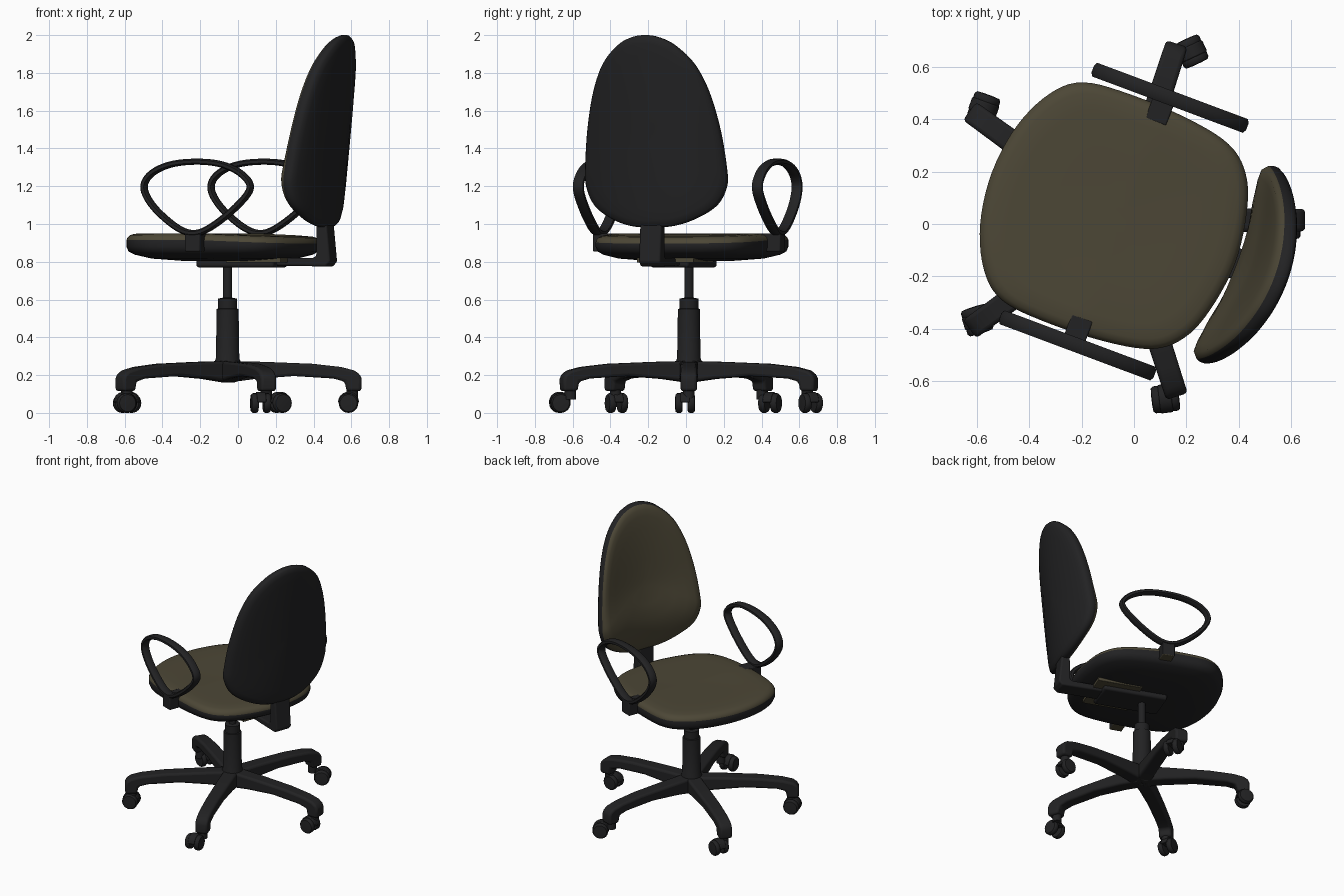
import bpy, bmesh, math
from mathutils import Matrix, Vector

if "Cube" in bpy.data.objects:
    bpy.data.objects.remove(bpy.data.objects["Cube"])

def mat(name, c):
    m = bpy.data.materials.new(name)
    m.diffuse_color = (*c, 1)
    m.use_nodes = True
    m.node_tree.nodes["Principled BSDF"].inputs["Base Color"].default_value = m.diffuse_color
    return m

BLACK = mat("black plastic", (0.016, 0.016, 0.017))
TAN = mat("olive fabric", (0.073, 0.063, 0.037))
CX, CY = -0.055, 0.015
BASE = Matrix.Translation((CX, CY, 0))
# seat frame: local x = towards the backrest, local y = sideways
SEAT = BASE @ Matrix.Rotation(math.radians(-20.5), 4, 'Z')

def finish(name, bm, M, mats=(BLACK,), angle=40, bevel=0):
    bmesh.ops.recalc_face_normals(bm, faces=bm.faces[:])
    bm.transform(M)
    me = bpy.data.meshes.new(name)
    bm.to_mesh(me)
    bm.free()
    for m in mats:
        me.materials.append(m)
    ob = bpy.data.objects.new(name, me)
    bpy.context.collection.objects.link(ob)
    if bevel:
        b = ob.modifiers.new("bevel", 'BEVEL')
        b.width, b.segments = bevel, 3
    bpy.ops.object.select_all(action='DESELECT')
    ob.select_set(True)
    bpy.context.view_layer.objects.active = ob
    bpy.ops.object.shade_smooth_by_angle(angle=math.radians(angle))
    return ob

def spline(pts, n=5):
    """Closed Catmull-Rom curve through the points."""
    P = [Vector(p) for p in pts]
    out = []
    for i in range(len(P)):
        a, b, c, d = (P[(i + k) % len(P)] for k in (-1, 0, 1, 2))
        for j in range(n):
            t = j / n
            out.append(0.5 * (2*b + (c - a)*t + (2*a - 5*b + 4*c - d)*t*t + (3*b - a - 3*c + d)*t**3))
    return out

def mirrored(half):
    return half + [(a, -b) for a, b in half[-2:0:-1]]

def loft(bm, rings, caps=True, closed=False):
    R = [[bm.verts.new(p) for p in r] for r in rings]
    n = len(R[0])
    bands = []
    for i in range(len(R) if closed else len(R) - 1):
        A, B = R[i], R[(i + 1) % len(R)]
        bands.append([bm.faces.new((A[j], A[(j+1) % n], B[(j+1) % n], B[j])) for j in range(n)])
    if caps:
        bands = [[bm.faces.new(R[0])]] + bands + [[bm.faces.new(R[-1])]]
    return bands

def box(name, lo, hi, M=SEAT, mats=(BLACK,), bevel=0.01):
    bm = bmesh.new()
    bmesh.ops.create_cube(bm, size=1)
    for v in bm.verts:
        v.co = [(a + b)/2 + c*(b - a) for a, b, c in zip(lo, hi, v.co)]
    return finish(name, bm, M, mats, bevel=bevel)

def lathe(name, prof, M, n=32):
    bm = bmesh.new()
    loft(bm, [[(r*math.cos(2*math.pi*k/n), r*math.sin(2*math.pi*k/n), z) for k in range(n)] for r, z in prof])
    return finish(name, bm, M)

def extrude(name, prof, half_w, M, bevel):
    """Side profile (x, z) extruded sideways; half_w gives the half width at x."""
    bm = bmesh.new()
    loft(bm, [[(x, s*half_w(x), z) for x, z in prof] for s in (-1, 1)])
    return finish(name, bm, M, bevel=bevel)

# Seat: black shell below, fabric on top
half = [(-.522, 0), (-.495, .2), (-.42, .36), (-.315, .445), (-.13, .465), (.11, .455),
        (.29, .418), (.39, .335), (.445, .2), (.472, 0)]
outline = spline(mirrored(half))
rings = [(.1, .803), (.45, .805), (.75, .817), (.92, .838), (.98, .855), (1, .88), (1, .915),
         (.99, .928), (.965, .941), (.92, .948), (.8, .951), (.5, .947), (.1, .945)]
bm = bmesh.new()
def seat_z(p, s, z):
    return z + (max(0, p.x*s) * -0.04 if z > .9 else 0)
bands = loft(bm, [[(p.x*s, p.y*s, seat_z(p, s, z)) for p in outline] for s, z in rings])
for band in bands[7:]:
    for f in band:
        f.material_index = 1
finish("seat", bm, SEAT, (BLACK, TAN), 60)

# Backrest: curved shell with fabric front
half = [(.982, 0), (.99, .12), (1.03, .24), (1.1, .345), (1.2, .395), (1.3, .397), (1.5, .373),
        (1.7, .325), (1.85, .255), (1.95, .155), (1.99, .07), (2.0, 0)]
outline = spline(mirrored(half))
ZC = 1.47
rings = [(.08, -.02), (.3, -.02), (.5, -.018), (.7, -.013), (.85, -.007), (.93, 0), (.965, .01),
         (.985, .022), (1, .04), (1, .06), (.98, .072), (.92, .078), (.8, .08), (.5, .082), (.08, .082)]
bm = bmesh.new()
def back_pt(p, s, off, front):
    z, y = ZC + (p.x - ZC)*s, p.y*s
    x = .56 + .1*(z - 1.5) - .6*y*y + off
    if front:
        x -= .04*math.exp(-((z - 1.2)/.17)**2) * (1 - s**4)
    return (x, y, z)
bands = loft(bm, [[back_pt(p, s, o, i < 6) for p in outline] for i, (s, o) in enumerate(rings)])
for band in bands[:8]:
    for f in band:
        f.material_index = 1
finish("backrest", bm, SEAT, (BLACK, TAN), 60)

# Backrest support and tilt mechanism
extrude("backrest_post", [(.28, .78), (.575, .775), (.6, .80), (.585, .95), (.57, 1.1), (.525, 1.1),
                          (.52, .83), (.5, .82), (.28, .82)], lambda x: .06, SEAT, .01)
box("tilt_mechanism", (-.14, -.11, .77), (.3, .11, .825), bevel=.015)
box("under_plate", (.05, -.16, .795), (.36, .16, .82), mats=(TAN,), bevel=.004)

# Armrests: closed loops on brackets
loop = spline([(-.3, 1.19), (-.245, 1.09), (-.12, .985), (-.02, .952), (.08, .985), (.22, 1.09),
               (.3, 1.19), (.25, 1.265), (.14, 1.315), (0, 1.33), (-.15, 1.315), (-.26, 1.265)], 6)
section = [(-.016, -.014), (-.008, -.028), (.008, -.028), (.016, -.014),
           (.016, .014), (.008, .028), (-.008, .028), (-.016, .014)]
for side, s in (("left", -1), ("right", 1)):
    bm = bmesh.new()
    rs = []
    for i, p in enumerate(loop):
        t = (loop[(i + 1) % len(loop)] - loop[i - 1]).normalized()
        rs.append([(p.x + .017 - t.y*a, .506*s + b, p.y + t.x*a) for a, b in section])
    loft(bm, rs, caps=False, closed=True)
    finish(side + "_armrest", bm, SEAT, angle=60)
    y0, y1 = sorted((.40*s, .53*s))
    ob = box(side + "_arm_bracket", (-.045, y0, .855), (.04, y1, .95), mats=(BLACK, TAN), bevel=.006)
    for f in ob.data.polygons:
        f.material_index = int(f.normal.z < -.9)

# Gas column
lathe("column", [(.075, .17), (.075, .255), (.062, .29), (.058, .55), (.05, .552), (.05, .605), (.024, .61), (.024, .79)], BASE)

# Five-star base
leg = [(0, .275), (.2, .27), (.45, .26), (.6, .243), (.67, .225), (.7, .205), (.71, .18), (.708, .115),
       (.63, .115), (.62, .165), (.56, .182), (.35, .195), (.15, .18), (0, .16)]
casters = [(.585, -.005, 0), (.22, .66, 25), (-.575, .445, -20), (-.6, -.368, 18), (.12, -.668, 97)]
wheel = [(.03, -.019), (.047, -.017), (.052, -.008), (.052, .01), (.045, .019), (.02, .021)]
for i, (x, y, a) in enumerate(casters):
    ang = math.radians(72*i)
    extrude(f"base_leg_{i+1}", leg, lambda r: .05 - .01*r, BASE @ Matrix.Rotation(ang, 4, 'Z'), .015)
    lathe(f"caster_stem_{i+1}", [(.03, .07), (.03, .14)],
          Matrix.Translation((CX + .66*math.cos(ang), CY + .66*math.sin(ang), 0)), 16)
    M = Matrix.Translation((x, y, .052)) @ Matrix.Rotation(math.radians(a), 4, 'Z')
    for s in (-1, 1):
        lathe(f"caster_wheel_{i+1}_{'a' if s < 0 else 'b'}", wheel,
              M @ Matrix.Translation((0, .032*s, 0)) @ Matrix.Rotation(-s*math.pi/2, 4, 'X'), 24)
    # hood over the wheel pair
    hood = [(.056*math.cos(math.radians(t)), .056*math.sin(math.radians(t)) + .004) for t in range(0, 181, 20)]
    extrude(f"caster_hood_{i+1}", hood, lambda r: .024, M, .005)
